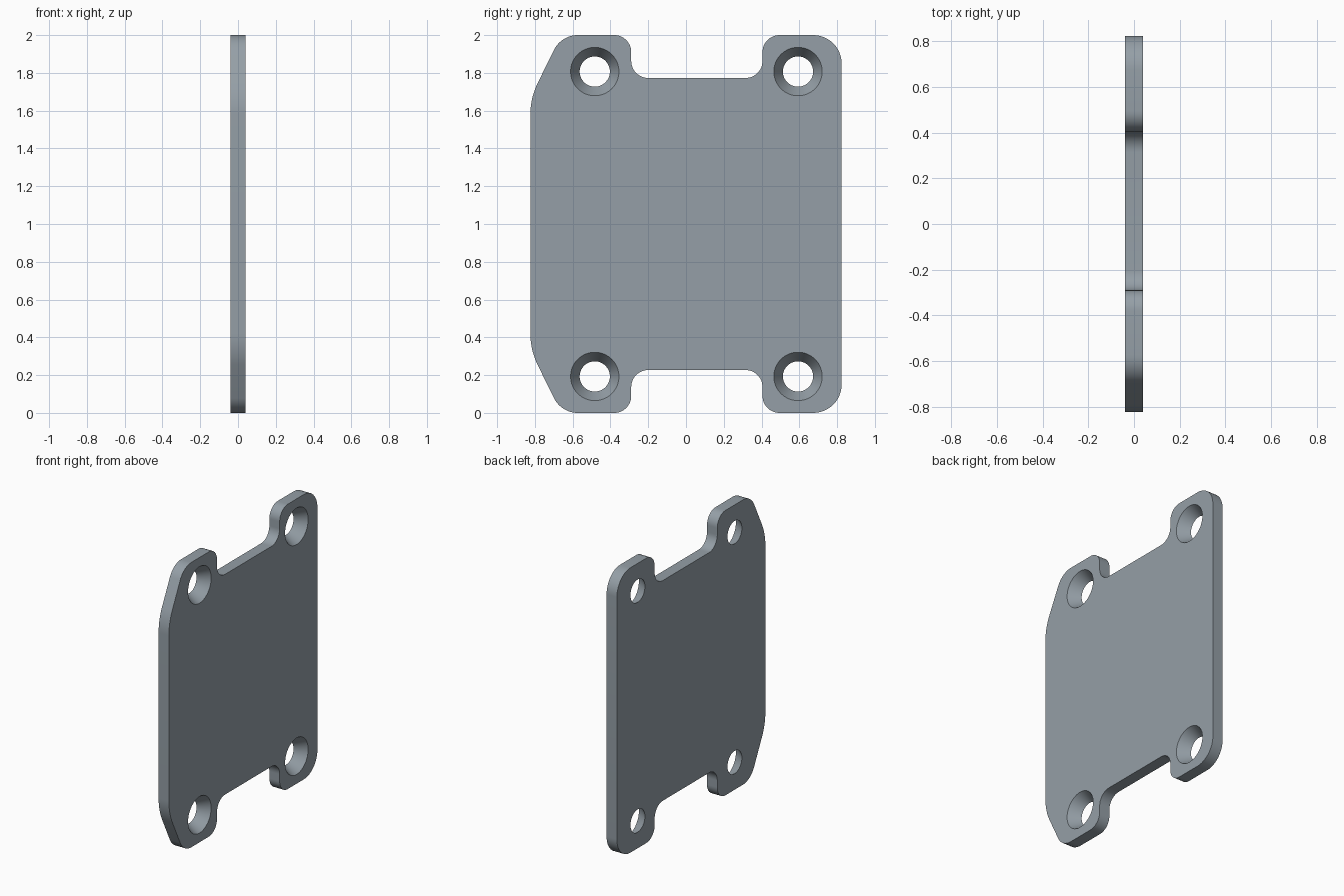
import bpy, bmesh, math
from mathutils import Vector

if "Cube" in bpy.data.objects:
    bpy.data.objects.remove(bpy.data.objects["Cube"])

HALF = 0.04      # half of the plate thickness
W = 0.824        # half of the plate width


def fillet(corners, steps=12):
    """Round each (y, z, radius) corner of a closed polygon."""
    pts = []
    n = len(corners)
    for i, (y, z, r) in enumerate(corners):
        p = Vector((y, z))
        a = (Vector(corners[i - 1][:2]) - p).normalized()
        b = (Vector(corners[(i + 1) % n][:2]) - p).normalized()
        half = a.angle(b) / 2
        centre = p + (a + b).normalized() * (r / math.sin(half))
        s = p + a * (r / math.tan(half)) - centre
        e = p + b * (r / math.tan(half)) - centre
        total = s.angle(e)
        for k in range(steps + 1):
            t = k / steps
            v = (s * math.sin((1 - t) * total) + e * math.sin(t * total)) / math.sin(total)
            pts.append(centre + v)
    return pts


def loft(bm, rings):
    """Closed solid through a list of matching vertex rings."""
    rings = [[bm.verts.new(c) for c in ring] for ring in rings]
    n = len(rings[0])
    for lo, hi in zip(rings, rings[1:]):
        for i in range(n):
            j = (i + 1) % n
            bm.faces.new((lo[i], lo[j], hi[j], hi[i]))
    bm.faces.new(rings[0])
    bm.faces.new(rings[-1])


def make_object(name, bm):
    bmesh.ops.recalc_face_normals(bm, faces=bm.faces)
    mesh = bpy.data.meshes.new(name)
    bm.to_mesh(mesh)
    bm.free()
    obj = bpy.data.objects.new(name, mesh)
    bpy.context.collection.objects.link(obj)
    return obj


# Plate outline: upper half, mirrored about z = 1
upper = [(W, 2, 0.15), (0.405, 2, 0.09), (0.405, 1.773, 0.09), (-0.29, 1.773, 0.09),
         (-0.29, 2, 0.09), (-0.66, 2, 0.14), (-W, 1.668, 0.38)]
lower = [(y, 2 - z, r) for y, z, r in reversed(upper)]
outline = fillet(upper + lower)
bm = bmesh.new()
loft(bm, [[(x, p.x, p.y) for p in outline] for x in (-HALF, HALF)])
plate = make_object("mounting_plate", bm)

# Blue-grey metal
metal = bpy.data.materials.new("blue_grey_metal")
metal.diffuse_color = (0.30, 0.347, 0.385, 1)
metal.use_nodes = True
metal.node_tree.nodes["Principled BSDF"].inputs["Base Color"].default_value = metal.diffuse_color
plate.data.materials.append(metal)

# Conical screw holes, wide on the +x side
bm = bmesh.new()
SIDES = 64
for y in (-0.483, 0.593):
    for z in (0.193, 1.807):
        loft(bm, [[(x, y + r * math.cos(2 * math.pi * i / SIDES),
                    z + r * math.sin(2 * math.pi * i / SIDES)) for i in range(SIDES)]
                  for x, r in ((-0.06, 0.068), (0.06, 0.14))])
cutter = make_object("screw_hole_cutter", bm)
cutter.data.materials.append(metal)
cutter.hide_render = True

cut = plate.modifiers.new("screw_holes", 'BOOLEAN')
cut.operation = 'DIFFERENCE'
cut.solver = 'EXACT'
cut.object = cutter
bpy.context.view_layer.objects.active = plate
plate.select_set(True)
bpy.ops.object.modifier_apply(modifier=cut.name)
bpy.data.objects.remove(cutter)

bpy.ops.object.shade_smooth_by_angle(angle=math.radians(30))
